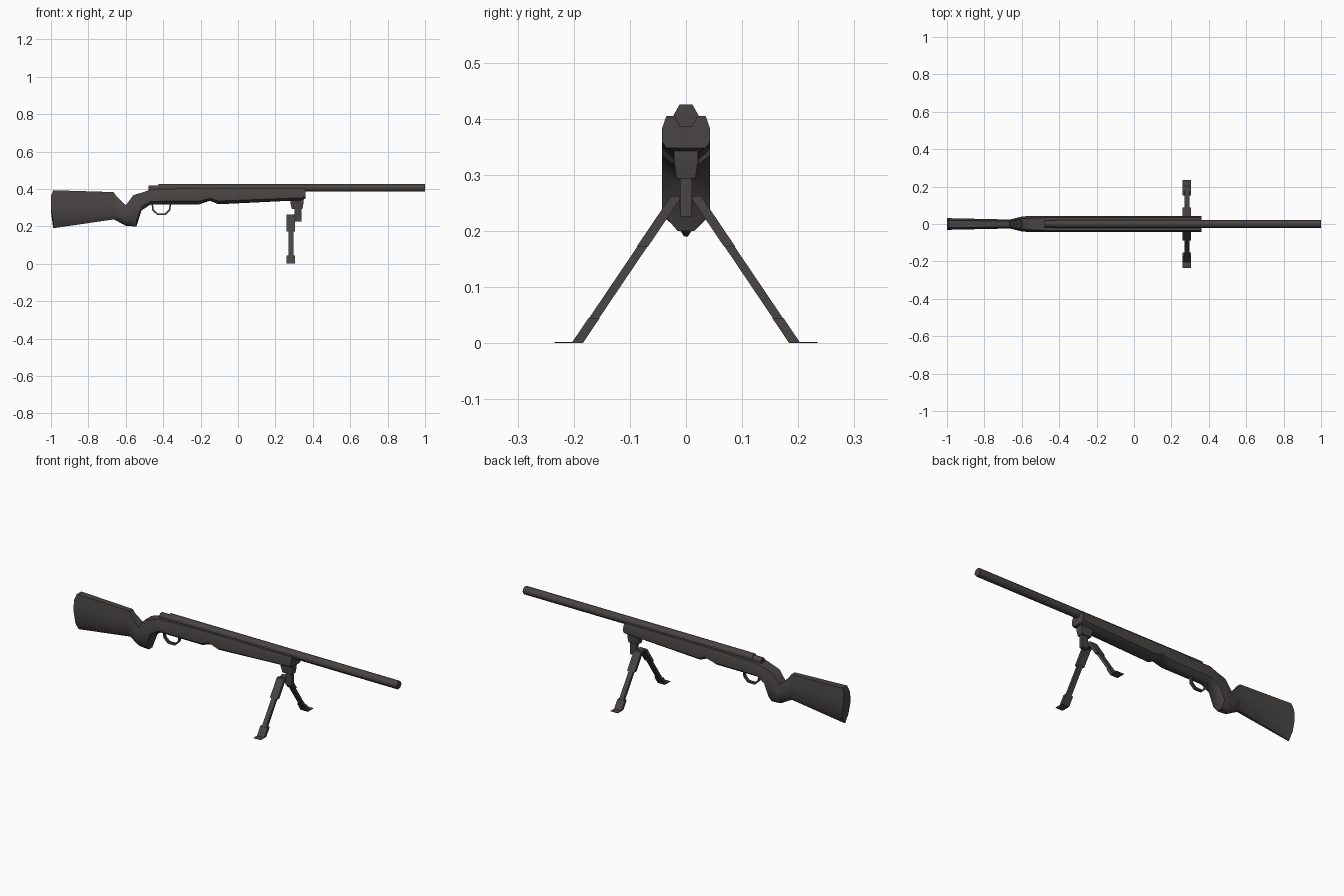
import bpy, bmesh, math

cube = bpy.data.objects.get("Cube")
if cube:
    bpy.data.objects.remove(cube, do_unlink=True)

mat = bpy.data.materials.new("charcoal")
mat.use_nodes = True
colour = (0.065, 0.058, 0.057, 1)
mat.diffuse_color = colour
mat.node_tree.nodes["Principled BSDF"].inputs["Base Color"].default_value = colour


def loft(name, rings, angle=35):
    """Skin a row of equal-length point rings and cap both ends."""
    bm = bmesh.new()
    rows = [[bm.verts.new(p) for p in ring] for ring in rings]
    n = len(rows[0])
    for a, b in zip(rows, rows[1:]):
        for i in range(n):
            j = (i + 1) % n
            bm.faces.new((a[i], a[j], b[j], b[i]))
    bm.faces.new(rows[0])
    bm.faces.new(rows[-1])
    bmesh.ops.recalc_face_normals(bm, faces=bm.faces)
    mesh = bpy.data.meshes.new(name)
    bm.to_mesh(mesh)
    bm.free()
    mesh.materials.append(mat)
    obj = bpy.data.objects.new(name, mesh)
    bpy.context.collection.objects.link(obj)
    bpy.ops.object.select_all(action='DESELECT')
    obj.select_set(True)
    bpy.context.view_layer.objects.active = obj
    bpy.ops.object.shade_smooth_by_angle(angle=math.radians(angle))
    return obj


def slab(x0, x1, y0, y1, z):
    return [(x0, y0, z), (x1, y0, z), (x1, y1, z), (x0, y1, z)]


def section(x, top, bottom, w_top, w_mid, w_low):
    """Eight-sided stock cross-section."""
    h = top - bottom
    half = [(w_top, top), (w_mid, top - 0.4 * h),
            (w_mid, bottom + 0.2 * h), (w_low, bottom)]
    return [(x, y, z) for y, z in half] + [(x, -y, z) for y, z in reversed(half)]


# Stock: butt, grip and fore-end in one piece
stations = [
    (-1.0, .36, .28, .026, .031, .012),
    (-.988, .393, .19, .02, .031, .003),
    (-.665, .383, .237, .015, .024, .008),
    (-.65, .36, .23, .018, .027, .01),
    (-.60, .313, .203, .028, .04, .014),
    (-.56, .366, .2, .03, .043, .015),
    (-.543, .372, .2, .031, .043, .015),
    (-.515, .38, .286, .032, .043, .02),
    (-.465, .397, .318, .034, .043, .022),
    (-.205, .405, .318, .035, .043, .022),
    (-.15, .405, .337, .035, .043, .022),
    (-.105, .405, .318, .035, .043, .022),
    (.345, .405, .34, .035, .043, .022),
    (.36, .405, .348, .035, .043, .035),
]
loft("stock", [section(*s) for s in stations], 45)


# Barrel and the rear of the bolt
def hexagon(x, r, z):
    return [(x, r * math.cos(i * math.pi / 3), z + r * math.sin(i * math.pi / 3))
            for i in range(6)]


loft("barrel", [hexagon(x, .0225, .406) for x in (-.425, 1.0)], 65)
loft("bolt", [hexagon(x, .018, .403) for x in (-.478, -.42)], 65)

# Trigger guard: thin strip bent below the stock
cx, cz = -.41, .322
path = [(-.053, 0), (-.048, -.037), (-.022, -.062),
        (.022, -.062), (.048, -.037), (.053, 0)]
loft("trigger_guard", [
    [(cx + dx * s, y, cz + dz * s) for s, y in
     ((1, -.008), (1, .008), (.85, .008), (.85, -.008))]
    for dx, dz in path])

# Bipod mount and post
loft("bipod_mount", [slab(.28, .35, -.022, .022, .345),
                     slab(.28, .35, -.021, .021, .325),
                     slab(.288, .345, -.017, .017, .294)])
loft("bipod_post", [slab(.302, .34, -.011, .011, .30),
                    slab(.302, .34, -.01, .01, .226)])
loft("bipod_pivot", [slab(.268, .31, -.012, .012, .264),
                     slab(.268, .31, -.012, .012, .24)])

# Bipod legs: wide sleeve, thin rod, wide shoe and flat foot on each side
for side, label in ((1, "left"), (-1, "right")):
    def leg(part, x0, x1, z0, z1, half):
        rings = []
        for z in (z0, z1):
            y = .194 - .675 * z
            rings.append(slab(x0, x1, side * (y - half), side * (y + half), z))
        loft(f"{label}_leg_{part}", rings)

    leg("sleeve", .26, .305, .172, .262, .01)
    leg("rod", .269, .296, .03, .18, .009)
    leg("shoe", .26, .305, 0, .045, .01)
    loft(f"{label}_foot", [slab(.26, .305, side * .185, side * .234, z)
                           for z in (0, .002)])
